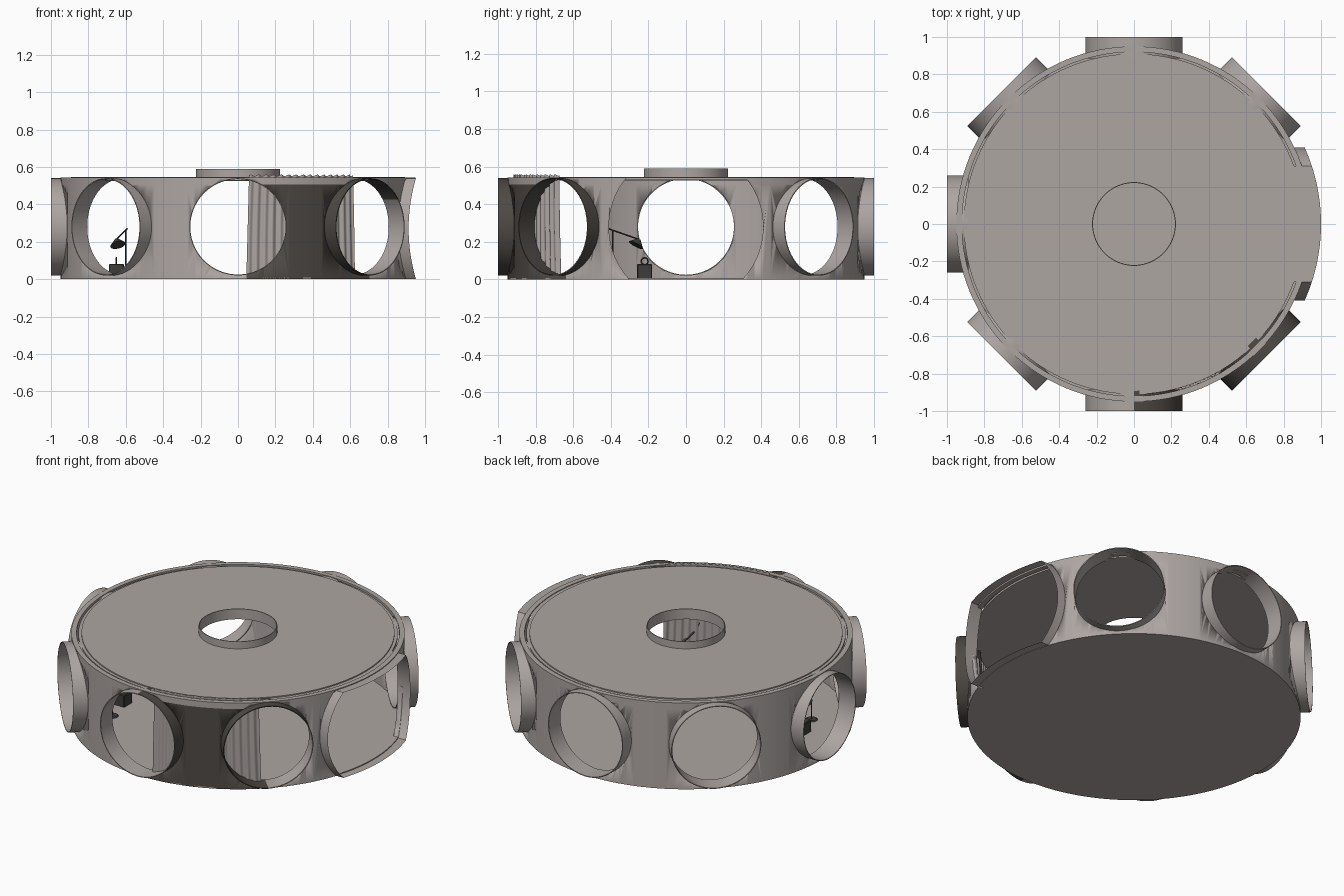
import bpy, bmesh, math
from math import sin, cos, pi, sqrt, radians
from mathutils import Matrix, Vector

cube = bpy.data.objects.get("Cube")
if cube:
    bpy.data.objects.remove(cube, do_unlink=True)


def material(name, rgb):
    m = bpy.data.materials.new(name)
    m.use_nodes = True
    m.diffuse_color = (*rgb, 1)
    m.node_tree.nodes["Principled BSDF"].inputs["Base Color"].default_value = (*rgb, 1)
    return m


PLASTER = material("warm grey plaster", (0.42, 0.38, 0.365))
SHADE = material("dark brown grey", (0.075, 0.066, 0.058))
METAL = material("charcoal metal", (0.05, 0.047, 0.044))

HEIGHT, WALL, REACH = 0.54, 0.95, 1.0
MID, WIN, DOOR = 0.28, 0.26, 0.41


def finish(name, bm, mats, angle=35):
    bmesh.ops.recalc_face_normals(bm, faces=bm.faces[:])
    mesh = bpy.data.meshes.new(name)
    bm.to_mesh(mesh)
    bm.free()
    for m in mats:
        mesh.materials.append(m)
    ob = bpy.data.objects.new(name, mesh)
    bpy.context.collection.objects.link(ob)
    bpy.ops.object.select_all(action='DESELECT')
    ob.select_set(True)
    bpy.context.view_layer.objects.active = ob
    bpy.ops.object.shade_smooth_by_angle(angle=radians(angle))
    return ob


def lathe(profile, segs=128, matrix=Matrix()):
    """Spin a closed (radius, height) profile round the z axis."""
    bm = bmesh.new()
    rings = [[bm.verts.new(matrix @ Vector((r * cos(a), r * sin(a), z))) for r, z in profile]
             for a in (2 * pi * i / segs for i in range(segs))]
    n = len(profile)
    for i in range(segs):
        a, b = rings[i], rings[(i + 1) % segs]
        for j in range(n):
            k = (j + 1) % n
            bm.faces.new((a[j], b[j], b[k], a[k]))
    return bm


def band(r0, r1, z0, z1):
    return [(r0, z0), (r1, z0), (r1, z1), (r0, z1)]


def grid(rows):
    """Skin a sheet over rows of points."""
    bm = bmesh.new()
    rows = [[bm.verts.new(p) for p in row] for row in rows]
    for a, b in zip(rows, rows[1:]):
        for j in range(len(a) - 1):
            bm.faces.new((a[j], a[j + 1], b[j + 1], b[j]))
    return bm


def cone(r0, r1, start, end, segs=24):
    bm = bmesh.new()
    start, end = Vector(start), Vector(end)
    d = end - start
    m = Matrix.Translation((start + end) / 2) @ d.to_track_quat('Z', 'Y').to_matrix().to_4x4()
    bmesh.ops.create_cone(bm, cap_ends=True, segments=segs, radius1=r0, radius2=r1,
                          depth=d.length, matrix=m)
    return bm


def outward(angle):
    """Turn the z axis to point out of the wall at this angle."""
    return (Matrix.Translation((0, 0, MID)) @ Matrix.Rotation(angle, 4, 'Z')
            @ Matrix.Rotation(pi / 2, 4, 'Y'))


# Wall with seven round windows and one wide round doorway
wall = finish("round_wall", lathe(band(0.92, WALL, 0, HEIGHT)), [PLASTER, SHADE])
cutters = []
for i in range(8):
    a = i * pi / 4
    axis = Vector((cos(a), sin(a), 0))
    up = Vector((0, 0, MID))
    radius = WIN - 0.004 if i else DOOR
    cut = finish("wall_cutter", cone(radius, radius, up + axis * 0.6, up + axis * 1.3, 96), [])
    cut.hide_render = True
    cutters.append(cut)
    mod = wall.modifiers.new("opening", 'BOOLEAN')
    mod.operation, mod.solver, mod.object = 'DIFFERENCE', 'EXACT', cut
bpy.context.view_layer.update()
cut_mesh = bpy.data.meshes.new_from_object(
    wall.evaluated_get(bpy.context.evaluated_depsgraph_get()))
wall.modifiers.clear()
wall.data = cut_mesh
for cut in cutters:
    bpy.data.objects.remove(cut, do_unlink=True)

# Dark panel on the wall between the front window and its neighbour
bm = bmesh.new()
bm.from_mesh(wall.data)
bmesh.ops.bisect_plane(bm, geom=bm.verts[:] + bm.edges[:] + bm.faces[:],
                       plane_co=(0, 0, 0.505), plane_no=(0, 0, 1))
for f in bm.faces:
    c = f.calc_center_median()
    angle = math.degrees(math.atan2(c.y, c.x))
    dark = -87 < angle < -42 and c.z < 0.505 and c.xy.length > 0.94
    f.material_index = 1 if dark else 0
bm.to_mesh(wall.data)
bm.free()

# Window sleeves
for i in range(1, 8):
    m = outward(i * pi / 4)
    bm = lathe(band(WIN - 0.005, WIN, 0.885, REACH), 72, m)
    bmesh.ops.recalc_face_normals(bm, faces=bm.faces[:])
    for f in bm.faces:
        c = f.calc_center_median()
        local = m.inverted() @ c
        inside = local.xy.length < WIN - 0.002
        side = local.y
        if i == 7:
            f.material_index = int(not inside or side < 0 or c.z > 0.42)
        elif i == 6:
            f.material_index = int(side > 0 and not inside)
    finish("window_sleeve_%d" % i, bm, [PLASTER, SHADE])

# Doorway cheeks, trimmed by the floor and ceiling
lim = math.asin(0.268 / DOOR)
for name, side in (("left", 1), ("right", -1)):
    rows = []
    for k in range(25):
        t = -lim + 2 * lim * k / 24
        y, z = side * DOOR * cos(t), 0.27 + DOOR * sin(t)
        rows.append([(sqrt(r * r - y * y), y, z) for r in (0.92, REACH)])
    finish("doorway_cheek_" + name, grid(rows), [PLASTER])

# Thin sill and head plates of the doorway
for name, z in (("doorway_sill", 0.002), ("doorway_head", HEIGHT - 0.002)):
    rows = []
    for k in range(25):
        y = -0.31 + 0.62 * k / 24
        rows.append([(sqrt(r * r - y * y), y, z) for r in (0.9, REACH)])
    finish(name, grid(rows), [PLASTER])

# Floor, roof and skylight collar
finish("floor", cone(WALL, WALL, (0, 0, 0), (0, 0, 0.008), 128), [PLASTER])
finish("roof_rim", lathe(band(0.92, WALL, HEIGHT - 0.012, HEIGHT + 0.003)), [PLASTER])
roof = [(0.22, 0.525), (0.91, 0.525), (0.91, 0.538), (0.892, 0.538), (0.892, 0.545), (0.22, 0.545)]
finish("roof", lathe(roof), [PLASTER])
finish("skylight_collar", lathe(band(0.219, 0.224, 0.525, 0.59), 96), [PLASTER])

# Curtain hanging in folds just inside the wall
rows = []
for i in range(201):
    s = i / 200
    row = []
    for k in range(9):
        h = k / 8
        a = radians(-87.2 + 40.5 * s + 0.9 * h * (1 - 2 * s))
        fold = sin(s * 2 * pi * 15 + 0.5 * sin(3 * h)) + 0.4 * sin(s * 43)
        r = 0.913 + 0.005 * fold
        z = 0.012 + h * (0.543 + 0.004 * sin(s * 2 * pi * 15))
        row.append((r * cos(a), r * sin(a), z))
    rows.append(row)
finish("curtain", grid(rows), [PLASTER], 80)

# Floor lamp
foot, top = Vector((-0.6, -0.39, 0.008)), Vector((-0.6, -0.39, 0.262))
tip = Vector((-0.65, -0.25, 0.213))
finish("lamp_base", cone(0.035, 0.03, foot, foot + Vector((0, 0, 0.006))), [METAL])
finish("lamp_post", cone(0.004, 0.004, foot, top, 10), [METAL])
finish("lamp_arm", cone(0.004, 0.004, top + (top - tip) * 0.15, tip, 10), [METAL])
finish("lamp_shade", cone(0.042, 0.01, tip + Vector((0.008, -0.016, -0.03)), tip), [METAL])

# Weight box with ring handle
bm = bmesh.new()
bmesh.ops.create_cube(bm, size=0.08, matrix=Matrix.Translation((-0.65, -0.22, 0.042)))
bmesh.ops.bevel(bm, geom=bm.edges[:], offset=0.004, segments=1, affect='EDGES')
finish("box", bm, [METAL], 20)
ring = Matrix.Translation((-0.65, -0.22, 0.097)) @ Matrix.Rotation(pi / 2, 4, 'Y')
finish("box_handle", lathe([(0.018 + 0.004 * cos(t * pi / 4), 0.004 * sin(t * pi / 4))
                            for t in range(8)], 24, ring), [METAL])
